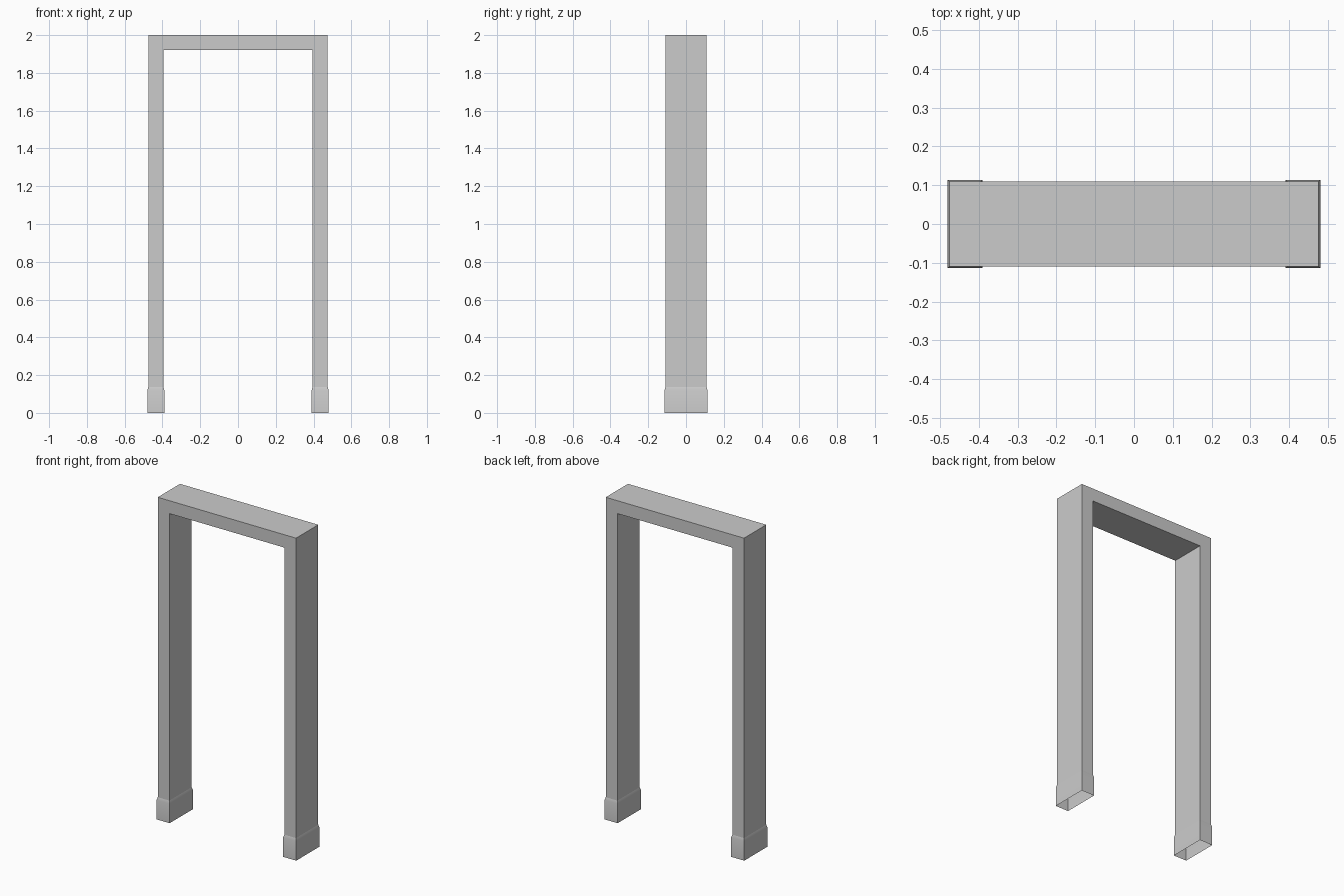
import bpy
import bmesh

cube = bpy.data.objects.get("Cube")
if cube:
    bpy.data.objects.remove(cube, do_unlink=True)

grey = bpy.data.materials.new("plain grey")
grey.use_nodes = True
colour = (0.6, 0.6, 0.6, 1)
grey.diffuse_color = colour
grey.node_tree.nodes["Principled BSDF"].inputs["Base Color"].default_value = colour

OUTER, INNER, DEPTH = 0.475, 0.395, 0.109
TOP, SOFFIT, SLEEVE_TOP = 2.0, 1.92, 0.137


def finish(name, bm):
    bmesh.ops.recalc_face_normals(bm, faces=bm.faces)
    mesh = bpy.data.meshes.new(name)
    bm.to_mesh(mesh)
    bm.free()
    mesh.materials.append(grey)
    obj = bpy.data.objects.new(name, mesh)
    bpy.context.collection.objects.link(obj)
    return obj


# Doorway frame: an arch profile pushed through its depth, open under the legs
half = [(OUTER, SLEEVE_TOP), (OUTER, TOP), (INNER, SOFFIT), (INNER, SLEEVE_TOP)]
outline = [half[0], half[1], (-OUTER, TOP), (-OUTER, SLEEVE_TOP),
           (-INNER, SLEEVE_TOP), (-INNER, SOFFIT), half[2], half[3]]
bm = bmesh.new()
front, back = [[bm.verts.new((x, y, z)) for x, z in outline] for y in (-DEPTH, DEPTH)]
bm.faces.new(front)
bm.faces.new(back[::-1])
for i in range(len(outline)):
    if i not in (3, 7):
        j = (i + 1) % len(outline)
        bm.faces.new((front[i], back[i], back[j], front[j]))
finish("door_frame", bm)


# Foot sleeves: open tubes slightly wider than the legs, chamfered in at the top
def sleeve(name, side):
    bm = bmesh.new()
    rings = []
    for z, grow in ((0, 0.005), (0.12, 0.005), (SLEEVE_TOP, 0)):
        x0, x1, y = INNER - grow, OUTER + grow, DEPTH + grow
        rings.append([bm.verts.new((side * a, b, z))
                      for a, b in ((x0, -y), (x1, -y), (x1, y), (x0, y))])
    for low, high in zip(rings, rings[1:]):
        for i in range(4):
            j = (i + 1) % 4
            bm.faces.new((low[i], low[j], high[j], high[i]))
    obj = finish(name, bm)
    bpy.ops.object.select_all(action="DESELECT")
    obj.select_set(True)
    bpy.context.view_layer.objects.active = obj
    bpy.ops.object.shade_smooth_by_angle()


sleeve("left_foot_sleeve", 1)
sleeve("right_foot_sleeve", -1)
